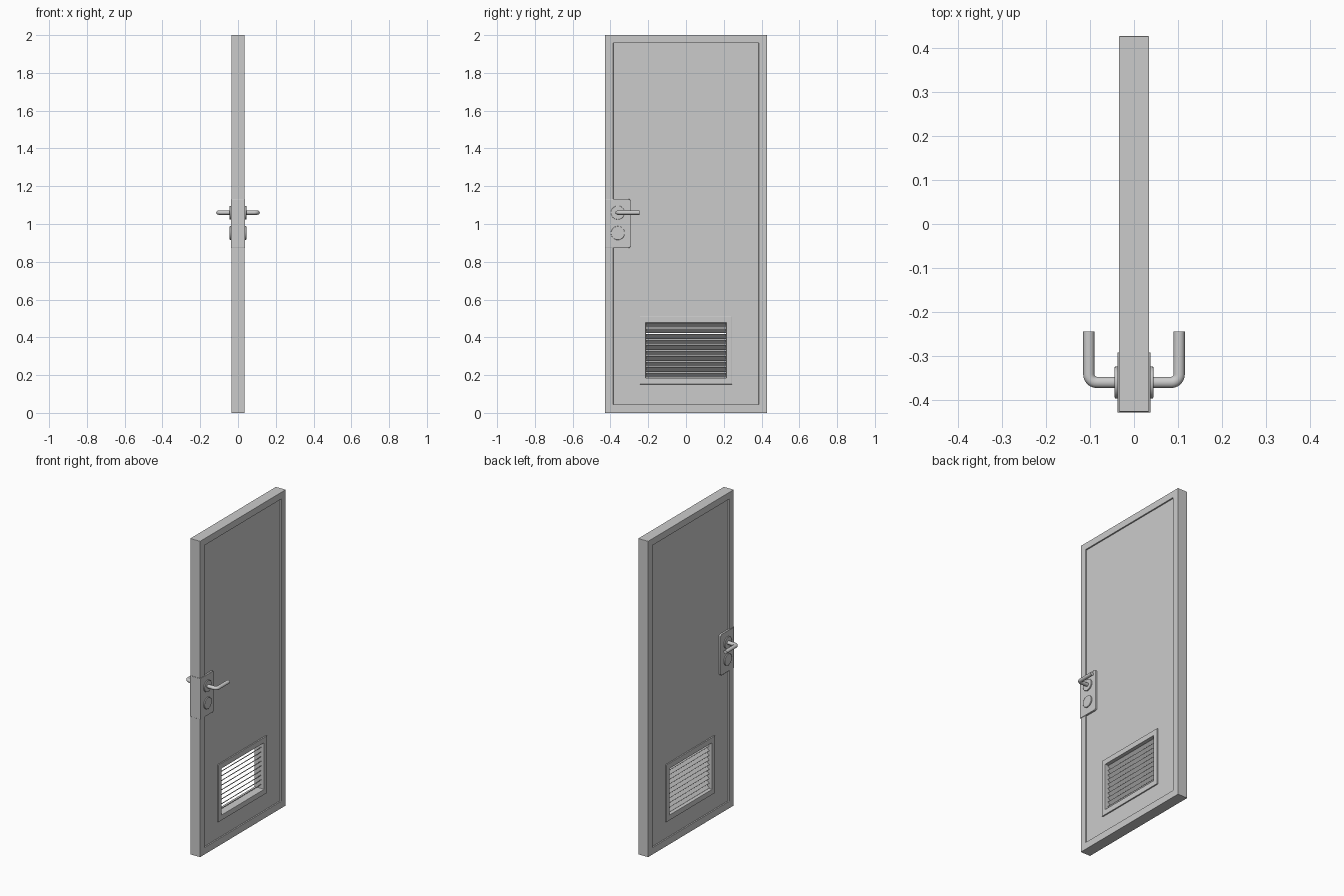
import bpy, bmesh, math
from mathutils import Matrix

if "Cube" in bpy.data.objects:
    bpy.data.objects.remove(bpy.data.objects["Cube"])


def finish(name, bm, bevel=0.0):
    bmesh.ops.recalc_face_normals(bm, faces=bm.faces)
    me = bpy.data.meshes.new(name)
    bm.to_mesh(me)
    bm.free()
    ob = bpy.data.objects.new(name, me)
    bpy.context.collection.objects.link(ob)
    if bevel:
        mod = ob.modifiers.new("bevel", "BEVEL")
        mod.width, mod.segments = bevel, 2
    return ob


def smooth(ob):
    bpy.ops.object.select_all(action="DESELECT")
    ob.select_set(True)
    bpy.context.view_layer.objects.active = ob
    bpy.ops.object.shade_smooth_by_angle(angle=math.radians(35))


def mirror_x(ob):
    ob.modifiers.new("mirror", "MIRROR").use_axis[0] = True


def ring(name, outer, inner, half_x, bevel=0.0):
    """Rectangular ring in the YZ plane; bounds are (y0, y1, z0, z1)."""
    bm = bmesh.new()
    loops = []
    for x in (-half_x, half_x):
        for y0, y1, z0, z1 in (outer, inner):
            loops.append([bm.verts.new((x, y, z)) for y, z in
                          ((y0, z0), (y1, z0), (y1, z1), (y0, z1))])
    bo, bi, fo, fi = loops
    for a, b in ((bo, bi), (fo, fi), (bo, fo), (bi, fi)):
        for i in range(4):
            j = (i + 1) % 4
            bm.faces.new((a[i], a[j], b[j], b[i]))
    return finish(name, bm, bevel)


# Door leaf: outer frame and recessed panel with the vent opening
edge = (-0.428, 0.428, 0, 2)
field = (-0.385, 0.385, 0.045, 1.957)
vent_outer = (-0.243, 0.243, 0.151, 0.513)
vent_hole = (-0.213, 0.213, 0.185, 0.479)
ring("door_frame", edge, field, 0.0345, 0.0015)
ring("door_panel", field, vent_outer, 0.026)
ring("vent_frame", vent_outer, vent_hole, 0.034, 0.002)

# Vent slats: high on the +x side, low on the -x side
bm = bmesh.new()
count = 10
pitch = (vent_hole[3] - vent_hole[2]) / count
for i in range(count):
    z = vent_hole[2] + pitch * (i + 0.5)
    m = (Matrix.Translation((0, 0, z)) @ Matrix.Rotation(math.radians(-42), 4, "Y")
         @ Matrix.Diagonal((0.036, 0.43, 0.003, 1)))
    bmesh.ops.create_cube(bm, size=1, matrix=m)
finish("vent_slats", bm)

# Lock plate wrapping the door edge, with rounded inner corners
pts = [(-0.43, 0.873), (-0.293, 0.873), (-0.293, 1.132), (-0.43, 1.132)]
bm = bmesh.new()
face = bm.faces.new([bm.verts.new((-0.0375, y, z)) for y, z in pts])
ext = bmesh.ops.extrude_face_region(bm, geom=[face])
bmesh.ops.translate(bm, vec=(0.075, 0, 0),
                    verts=[v for v in ext["geom"] if isinstance(v, bmesh.types.BMVert)])
corners = [e for e in bm.edges if all(v.co.y > -0.3 for v in e.verts)
           and abs(e.verts[0].co.x - e.verts[1].co.x) > 0.01]
bmesh.ops.bevel(bm, geom=corners, offset=0.012, segments=4, profile=0.5, affect="EDGES")
plate = finish("lock_plate", bm, 0.0015)
smooth(plate)

# Round roses for handle and lock cylinder
for name, z in (("handle_rose", 1.06), ("cylinder_rose", 0.952)):
    bm = bmesh.new()
    m = Matrix.Translation((0.039, -0.361, z)) @ Matrix.Rotation(math.pi / 2, 4, "Y")
    bmesh.ops.create_cone(bm, cap_ends=True, segments=32, radius1=0.0365,
                          radius2=0.0365, depth=0.010, matrix=m)
    rose = finish(name, bm)
    mirror_x(rose)
    mod = rose.modifiers.new("bevel", "BEVEL")
    mod.width, mod.segments = 0.002, 2
    smooth(rose)

# Lever handle: tube with a rounded bend
R, gx, gy = 0.018, 0.103, -0.361
path = [(0.036, gy)]
for i in range(7):
    a = math.pi / 2 * i / 6
    path.append((gx - R + R * math.sin(a), gy + R - R * math.cos(a)))
path.append((gx, -0.245))
cu = bpy.data.curves.new("handle", "CURVE")
cu.dimensions = "3D"
cu.bevel_depth, cu.bevel_resolution, cu.use_fill_caps = 0.0128, 4, True
sp = cu.splines.new("POLY")
sp.points.add(len(path) - 1)
for p, (x, y) in zip(sp.points, path):
    p.co = (x, y, 0, 1)
tube = bpy.data.objects.new("handle_curve", cu)
bpy.context.collection.objects.link(tube)
bpy.context.view_layer.update()
me = bpy.data.meshes.new_from_object(tube.evaluated_get(bpy.context.evaluated_depsgraph_get()))
bpy.data.objects.remove(tube)
bm = bmesh.new()
bm.from_mesh(me)
bmesh.ops.remove_doubles(bm, verts=bm.verts, dist=1e-5)
bm.transform(Matrix.Translation((0, 0, 1.06)) @ Matrix.Diagonal((1, 1, 0.88, 1)))
handle = finish("lever_handle", bm)
mirror_x(handle)
smooth(handle)
